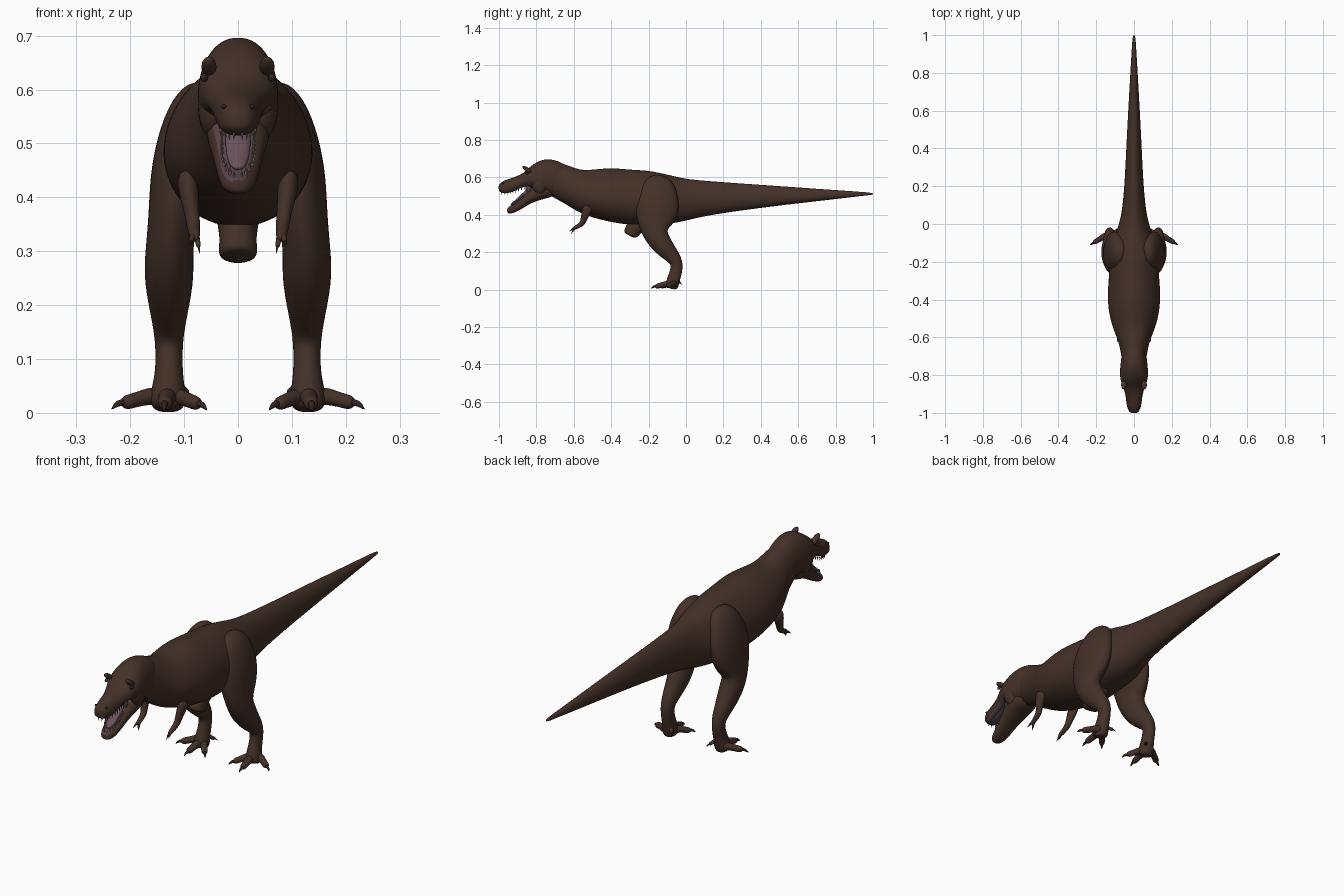
import bpy
import bmesh
import math
from mathutils import Vector

default_cube = bpy.data.objects.get("Cube")
if default_cube:
    bpy.data.objects.remove(default_cube, do_unlink=True)


def make_material(name, colour):
    material = bpy.data.materials.new(name)
    material.use_nodes = True
    material.diffuse_color = (*colour, 1)
    shader = material.node_tree.nodes["Principled BSDF"]
    shader.inputs["Base Color"].default_value = (*colour, 1)
    shader.inputs["Roughness"].default_value = 0.8
    return material


HIDE = make_material("dark brown hide", (0.058, 0.03, 0.021))
FLESH = make_material("dusky mouth flesh", (0.10, 0.055, 0.07))
TONGUE = make_material("mauve tongue", (0.15, 0.085, 0.11))
TOOTH = make_material("dull ivory tooth", (0.2, 0.15, 0.11))
CLAW = make_material("dark claw", (0.03, 0.018, 0.014))

SIDES = 16
SWELL = 1.025  # makes up for the shrinkage of the subdivision


def skin_rings(name, rings, materials, levels=2, rule=None):
    """Join rings of points into one closed, smooth skin."""
    bm = bmesh.new()
    loops = [[bm.verts.new(p) for p in ring] for ring in rings]
    for a, b in zip(loops, loops[1:]):
        for i in range(len(a)):
            j = (i + 1) % len(a)
            face = bm.faces.new((a[i], a[j], b[j], b[i]))
            face.smooth = True
            if rule and rule(i, face.calc_center_median()):
                face.material_index = 1
    for loop in (loops[0], loops[-1]):
        bm.faces.new(loop).smooth = True
    bmesh.ops.recalc_face_normals(bm, faces=bm.faces)
    mesh = bpy.data.meshes.new(name)
    bm.to_mesh(mesh)
    bm.free()
    for material in materials:
        mesh.materials.append(material)
    obj = bpy.data.objects.new(name, mesh)
    bpy.context.collection.objects.link(obj)
    if levels:
        subdivision = obj.modifiers.new("smooth skin", "SUBSURF")
        subdivision.levels = subdivision.render_levels = levels
    return obj


def signed_power(value, power):
    return math.copysign(abs(value) ** power, value)


def trunk(name, stations, materials, egg=0.0, square=1.0, rule=None):
    """Loft along y; each station is (y, top, bottom, half width)."""
    rings = []
    for y, top, bottom, width in stations:
        ring = []
        for i in range(SIDES):
            angle = math.tau * (i + 0.5) / SIDES
            c = signed_power(math.cos(angle), square)
            s = signed_power(math.sin(angle), square)
            x = SWELL * width * c * (1 - egg * s)
            ring.append((x, y, (top + bottom) / 2 + SWELL * s * (top - bottom) / 2))
        rings.append(ring)
    return skin_rings(name, rings, materials, rule=rule)


def limb(name, path, side=1, material=HIDE, sides=12, levels=2):
    """Loft along a path of (x, y, z, side radius, depth radius)."""
    points = [Vector((p[0] * side, p[1], p[2])) for p in path]
    rings = []
    for i, p in enumerate(points):
        tangent = points[min(i + 1, len(points) - 1)] - points[max(i - 1, 0)]
        tangent.normalize()
        across = Vector((1, 0, 0))
        across = (across - tangent * across.dot(tangent)).normalized()
        depth = tangent.cross(across)
        ring = []
        for k in range(sides):
            angle = math.tau * k / sides
            ring.append(p + across * (math.cos(angle) * path[i][3] * SWELL)
                        + depth * (math.sin(angle) * path[i][4] * SWELL))
        rings.append(ring)
    return skin_rings(name, rings, [material], levels)


def digit(name, base, tip, radius, side, claw):
    """A tapering, arched toe or finger that ends in a hooked claw."""
    a, b = Vector(base), Vector(tip)
    path = []
    for t, thickness, lift in ((0, 1, 0), (.3, 1, .3), (.6, .8, .15), (.9, .85, 0), (1, .45, 0)):
        p = a.lerp(b, t) + Vector((0, 0, lift * radius))
        path.append((*p, radius * thickness, radius * thickness))
    limb(name, path, side, sides=8)
    out = (b - a).normalized()
    hook = []
    for t, thickness, drop in ((-.3, .5, 0), (.4, .42, -.15), (1, .08, .5)):
        p = b + out * claw * t - Vector((0, 0, drop * radius))
        hook.append((*p, radius * thickness, radius * thickness))
    limb(name + "_claw", hook, side, CLAW, sides=6, levels=1)


def ball(name, location, scale, material, tilt=0.0):
    bpy.ops.mesh.primitive_uv_sphere_add(segments=16, ring_count=10, location=location,
                                         rotation=(tilt, 0, 0))
    obj = bpy.context.object
    obj.name = name
    obj.scale = scale
    obj.data.materials.append(material)
    bpy.ops.object.shade_smooth()


# Neck, torso and tail
trunk("body", [
    (-.80, .65, .54, .045), (-.72, .685, .50, .064), (-.64, .67, .455, .075),
    (-.57, .637, .41, .103), (-.50, .64, .385, .127), (-.40, .652, .36, .14),
    (-.30, .64, .345, .134), (-.20, .637, .345, .125), (-.10, .615, .35, .115),
    (-.01, .592, .365, .08), (.08, .583, .39, .06), (.25, .57, .417, .047),
    (.5, .553, .45, .036), (.75, .535, .478, .022), (.96, .521, .503, .01),
    (.99, .517, .506, .007), (1.0, .514, .509, .003)], [HIDE], egg=.14)

# Keel under the hips
limb("hip_keel", [(0, -.21, .42, .05, .07), (0, -.25, .36, .04, .06), (0, -.28, .325, .034, .045),
                  (0, -.295, .30, .037, .04), (0, -.298, .29, .034, .036), (0, -.3, .287, .015, .015)])

# Skull with a flesh-coloured palate
trunk("skull", [
    (-1.002, .557, .532, .012), (-.995, .568, .522, .024), (-.975, .582, .513, .035),
    (-.94, .594, .517, .041), (-.90, .607, .535, .045), (-.865, .625, .552, .056),
    (-.835, .657, .55, .069), (-.79, .686, .53, .075), (-.74, .701, .505, .07),
    (-.67, .685, .51, .062), (-.6, .635, .53, .045)], [HIDE, FLESH], egg=.12, square=.85,
    rule=lambda i, p: 10 <= i <= 13 and -.98 < p.y < -.84)

# Lower jaw with a flesh-coloured floor
trunk("lower_jaw", [
    (-.70, .57, .50, .045), (-.75, .57, .487, .058), (-.80, .556, .474, .058),
    (-.845, .53, .453, .049), (-.88, .488, .43, .041), (-.92, .455, .41, .035),
    (-.945, .44, .405, .026), (-.957, .434, .412, .012)], [HIDE, FLESH], square=.85,
    rule=lambda i, p: 2 <= i <= 5 and p.y < -.8)

# Tongue and throat
limb("tongue", [(0, -.82, .545, .022, .012), (0, -.86, .515, .025, .012), (0, -.90, .477, .022, .01),
                (0, -.925, .459, .016, .008), (0, -.935, .453, .006, .004)], material=TONGUE)
ball("throat", (0, -.84, .54), (.036, .018, .035), FLESH)


def tooth(name, x, y, z, height):
    bpy.ops.mesh.primitive_cone_add(vertices=6, radius1=.0038, radius2=0, depth=abs(height),
                                    location=(x, y, z + height / 2),
                                    rotation=(math.pi if height < 0 else 0, 0, 0))
    bpy.context.object.name = name
    bpy.context.object.data.materials.append(TOOTH)


for side, label in ((1, "left"), (-1, "right")):
    # Teeth along both jaws
    for n in range(9):
        t = n / 8
        x = .033 * math.sin((.15 + .85 * min(1, t * 1.6)) * math.pi / 2)
        tooth(f"{label}_upper_tooth", side * x, -.985 + .12 * t, .522 + .03 * t * t, -.018)
        tooth(f"{label}_lower_tooth", side * x * .92, -.946 + .08 * t, .433 + .065 * t, .018)

    # Brow ridge, eye, nostril and cheek
    ball(f"{label}_brow_ridge", (side * .054, -.85, .642), (.014, .03, .011), HIDE, -.6)
    ball(f"{label}_eye", (side * .063, -.85, .622), (.007, .009, .008), CLAW)
    ball(f"{label}_nostril", (side * .026, -.978, .568), (.005, .007, .004), CLAW)
    ball(f"{label}_cheek", (side * .048, -.785, .565), (.026, .04, .055), HIDE, .2)

    # Leg from hip to ankle pad
    limb(f"{label}_leg", [
        (.06, -.14, .61, .025, .04), (.082, -.145, .57, .045, .085), (.1, -.15, .50, .053, .112),
        (.11, -.155, .43, .055, .12), (.12, -.165, .36, .047, .1), (.128, -.17, .305, .044, .068),
        (.128, -.14, .255, .048, .06), (.128, -.095, .20, .038, .047), (.128, -.052, .155, .029, .035),
        (.128, -.048, .115, .025, .033), (.128, -.062, .07, .026, .034),
        (.13, -.072, .035, .034, .036), (.13, -.078, .012, .032, .034), (.13, -.08, .004, .02, .02)], side)

    # Toes
    digit(f"{label}_outer_toe", (.14, -.055, .03), (.215, -.10, .018), .018, side, .024)
    digit(f"{label}_middle_toe", (.13, -.085, .028), (.136, -.165, .016), .018, side, .024)
    digit(f"{label}_inner_toe", (.12, -.075, .028), (.072, -.135, .016), .017, side, .024)
    digit(f"{label}_rear_toe", (.118, -.06, .052), (.094, -.032, .036), .01, side, .014)

    # Small arm with two fingers
    limb(f"{label}_arm", [
        (.095, -.52, .45, .02, .03), (.092, -.535, .41, .019, .024), (.086, -.547, .375, .014, .017),
        (.083, -.555, .352, .013, .015), (.082, -.578, .338, .011, .011),
        (.08, -.598, .328, .01, .01), (.079, -.606, .32, .006, .006)], side)
    digit(f"{label}_inner_finger", (.077, -.595, .327), (.073, -.608, .308), .006, side, .012)
    digit(f"{label}_outer_finger", (.083, -.595, .33), (.087, -.615, .318), .006, side, .012)
